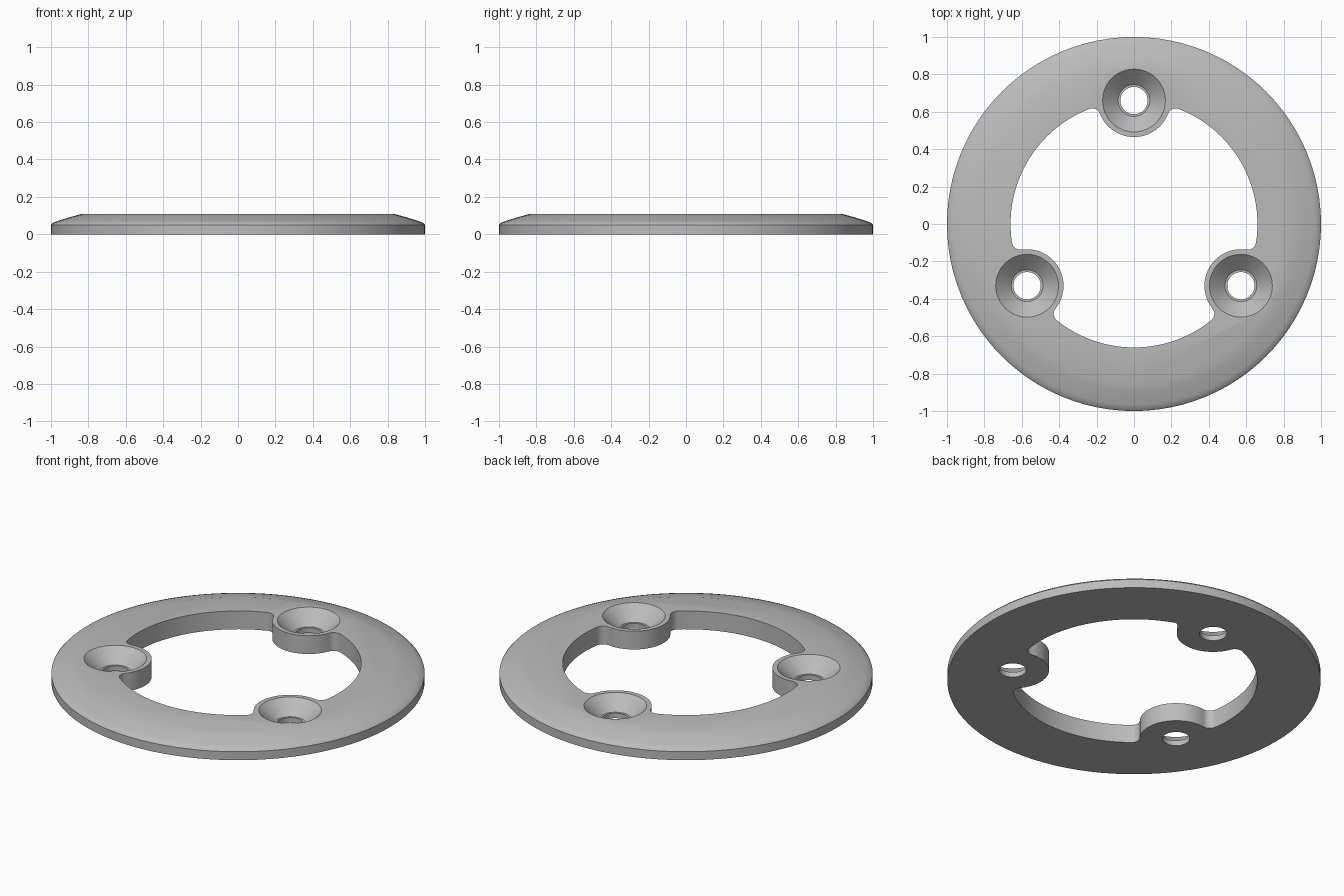
import bpy, bmesh, math
from mathutils import Vector

cube = bpy.data.objects.get("Cube")
if cube:
    bpy.data.objects.remove(cube, do_unlink=True)

HEIGHT = 0.108
HOLE_R = 0.66      # large central opening, also the screw circle
LOBE_R = 0.195     # screw boss radius
FILLET = 0.045     # rounding where a boss meets the opening

grey = bpy.data.materials.new("plain grey")
grey.use_nodes = True
grey.diffuse_color = (0.5, 0.5, 0.5, 1)
grey.node_tree.nodes["Principled BSDF"].inputs["Base Color"].default_value = (0.5, 0.5, 0.5, 1)


def finish(name, bm):
    bmesh.ops.recalc_face_normals(bm, faces=bm.faces[:])
    mesh = bpy.data.meshes.new(name)
    bm.to_mesh(mesh)
    bm.free()
    mesh.materials.append(grey)
    obj = bpy.data.objects.new(name, mesh)
    bpy.context.collection.objects.link(obj)
    return obj


def lathe(name, profile, sides, center=(0, 0)):
    """Closed solid turned from (radius, z) points, with flat end caps."""
    bm = bmesh.new()
    rings = []
    for r, z in profile:
        rings.append([bm.verts.new((center[0] + r * math.cos(math.tau * i / sides),
                                    center[1] + r * math.sin(math.tau * i / sides), z))
                      for i in range(sides)])
    for a, b in zip(rings, rings[1:]):
        for i in range(sides):
            j = (i + 1) % sides
            bm.faces.new((a[i], a[j], b[j], b[i]))
    bm.faces.new(rings[0])
    bm.faces.new(rings[-1])
    return finish(name, bm)


def arc(center, radius, start, end, steps):
    return [center + radius * Vector((math.cos(t), math.sin(t)))
            for t in (start + (end - start) * k / steps for k in range(steps + 1))]


def angle(v):
    return math.atan2(v.y, v.x)


def opening_outline():
    """Counter-clockwise outline: big arcs broken by three filleted bosses."""
    d = HOLE_R - FILLET
    s = LOBE_R + FILLET
    half = math.acos((d * d + HOLE_R ** 2 - s * s) / (2 * d * HOLE_R))
    pts = []
    for k in range(3):
        a = math.pi / 2 + k * math.tau / 3
        boss = HOLE_R * Vector((math.cos(a), math.sin(a)))
        f1, f2 = (d * Vector((math.cos(a + q), math.sin(a + q))) for q in (-half, half))
        # fillet into the boss
        t1 = angle(boss - f1)
        sweep = (t1 - (a - half)) % math.tau
        pts += arc(f1, FILLET, a - half, a - half + sweep, 8)
        # round the inner side of the boss
        b1 = angle(f1 - boss)
        turn = (angle(f2 - boss) - b1) % math.tau - math.tau
        pts += arc(boss, LOBE_R, b1, b1 + turn, 28)[1:-1]
        # fillet back out, then along the large arc
        pts += arc(f2, FILLET, a + half - sweep, a + half, 8)
        pts += arc(Vector((0, 0)), HOLE_R, a + half, a + math.tau / 3 - half, 30)[1:-1]
    return pts


# Ring body with a sloped, softened rim
ring = lathe("mounting_ring", [(1.0, 0), (1.0, 0.05), (0.99, 0.061), (0.965, 0.071),
                               (0.9, 0.091), (0.84, HEIGHT)], 96)

# Central opening cutter
bm = bmesh.new()
base = bm.faces.new([bm.verts.new((p.x, p.y, -0.1)) for p in opening_outline()])
grown = bmesh.ops.extrude_face_region(bm, geom=[base])["geom"]
bmesh.ops.translate(bm, vec=(0, 0, 0.4), verts=[v for v in grown if isinstance(v, bmesh.types.BMVert)])
cutters = [finish("opening_cutter", bm)]

# Countersunk screw hole cutters
for k in range(3):
    a = math.pi / 2 + k * math.tau / 3
    cutters.append(lathe(f"screw_cutter_{k + 1}",
                         [(0.073, -0.1), (0.073, 0.03), (0.085, 0.03),
                          (0.168, HEIGHT), (0.168, 0.3)], 48,
                         (HOLE_R * math.cos(a), HOLE_R * math.sin(a))))

bpy.context.view_layer.objects.active = ring
for cutter in cutters:
    mod = ring.modifiers.new("cut", 'BOOLEAN')
    mod.operation = 'DIFFERENCE'
    mod.solver = 'EXACT'
    mod.object = cutter
    bpy.ops.object.modifier_apply(modifier=mod.name)
    bpy.data.objects.remove(cutter, do_unlink=True)

# Smooth shading with crisp edges
bpy.ops.object.select_all(action='DESELECT')
ring.select_set(True)
bpy.ops.object.shade_smooth_by_angle(angle=math.radians(32))
